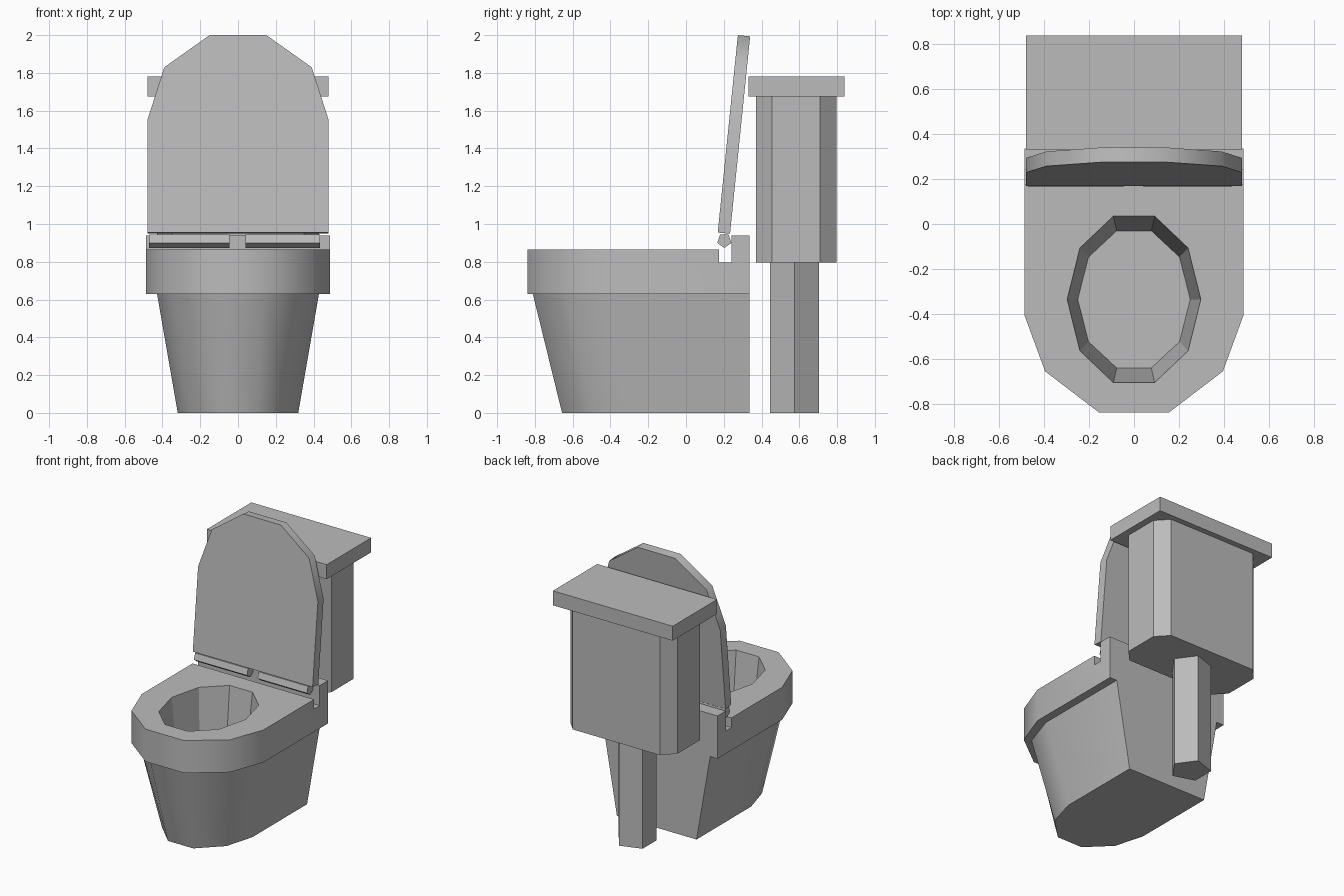
import bpy, bmesh, math

if "Cube" in bpy.data.objects:
    bpy.data.objects.remove(bpy.data.objects["Cube"])

mat = bpy.data.materials.new("grey ceramic")
mat.diffuse_color = (0.5, 0.5, 0.5, 1)
mat.use_nodes = True
mat.node_tree.nodes["Principled BSDF"].inputs["Base Color"].default_value = mat.diffuse_color


def loft(name, rings, smooth=False):
    """Closed solid through matching rings of points."""
    bm = bmesh.new()
    vs = [[bm.verts.new(p) for p in r] for r in rings]
    n = len(rings[0])
    for a, b in zip(vs, vs[1:]):
        for i in range(n):
            j = (i + 1) % n
            bm.faces.new((a[i], a[j], b[j], b[i])).smooth = smooth
    bm.faces.new(vs[0])
    bm.faces.new(vs[-1])
    bmesh.ops.recalc_face_normals(bm, faces=bm.faces)
    me = bpy.data.meshes.new(name)
    bm.to_mesh(me)
    bm.free()
    if smooth:
        me.set_sharp_from_angle(angle=math.radians(60))
    me.materials.append(mat)
    ob = bpy.data.objects.new(name, me)
    bpy.context.collection.objects.link(ob)
    return ob


def mirrored(half):
    return half + [(-x, y) for x, y in reversed(half)]


def flat(outline, z):
    return [(x, y, z) for x, y in outline]


def ngon(n, rx, ry, cx, cy, start=0.0):
    return [(cx + rx * math.cos(start + math.tau * i / n),
             cy + ry * math.sin(start + math.tau * i / n)) for i in range(n)]


def cut(ob, cutter):
    m = ob.modifiers.new("cut", 'BOOLEAN')
    m.operation = 'DIFFERENCE'
    m.solver = 'EXACT'
    m.object = cutter
    bpy.context.view_layer.objects.active = ob
    bpy.ops.object.modifier_apply(modifier=m.name)


# Rim and tapering pedestal share one outline
BACK = 0.335
outline = mirrored([(0.487, BACK), (0.487, -0.405), (0.395, -0.655), (0.155, -0.838)])


def scaled(sx, sy):
    return [(x * sx, BACK + (y - BACK) * sy) for x, y in outline]


rim = loft("rim", [flat(outline, 0.63), flat(outline, 0.94)], True)
pedestal = loft("pedestal", [flat(scaled(0.655, 0.845), 0), flat(scaled(0.88, 0.977), 0.63)], True)

# Step and hinge groove, cut across the rim
prof = [(-1, 0.865), (0.175, 0.865), (0.175, 0.795), (0.24, 0.795), (0.24, 1.1), (-1, 1.1)]
step = loft("step_cutter", [[(x, y, z) for y, z in prof] for x in (-1, 1)])
cut(rim, step)

# Ten-sided bowl hollow
bowl = loft("bowl_cutter", [flat(ngon(10, 0.25, 0.32, 0, -0.335), 0.36),
                            flat(ngon(10, 0.297, 0.389, 0, -0.335), 0.865),
                            flat(ngon(10, 0.306, 0.402, 0, -0.335), 0.965)])
cut(rim, bowl)
cut(pedestal, bowl)
for c in (step, bowl):
    bpy.data.objects.remove(c, do_unlink=True)

# Raised lid, leaning back
lid_outline = mirrored([(0.48, 0.955), (0.48, 1.55), (0.39, 1.83), (0.15, 2.0)])
lid_front = [(x, 0.168 + 0.102 * (z - 0.955), z) for x, z in lid_outline]
loft("lid", [lid_front, [(x, y + 0.065, z - 0.0066) for x, y, z in lid_front]], True)

# Five-sided hinge bars
hinge = ngon(5, 0.039, 0.039, 0.203, 0.912, -math.pi / 2)
for name, x0, x1 in (("hinge_left", -0.47, -0.045), ("hinge_right", 0.04, 0.435)):
    loft(name, [[(x, y, z) for y, z in hinge] for x in (x0, x1)])

# Cistern with chamfered corners, its cover, and the drain pipe
tank = mirrored([(0.35, 0.37), (0.43, 0.455), (0.43, 0.71), (0.35, 0.797)])
loft("cistern", [flat(tank, 0.795), flat(tank, 1.675)])
cover = mirrored([(0.48, 0.33), (0.48, 0.838)])
loft("cistern_cover", [flat(cover, 1.675), flat(cover, 1.78)])
pipe = ngon(5, 0.137, 0.137, 0, 0.575)
loft("drain_pipe", [flat(pipe, 0), flat(pipe, 0.795)])
